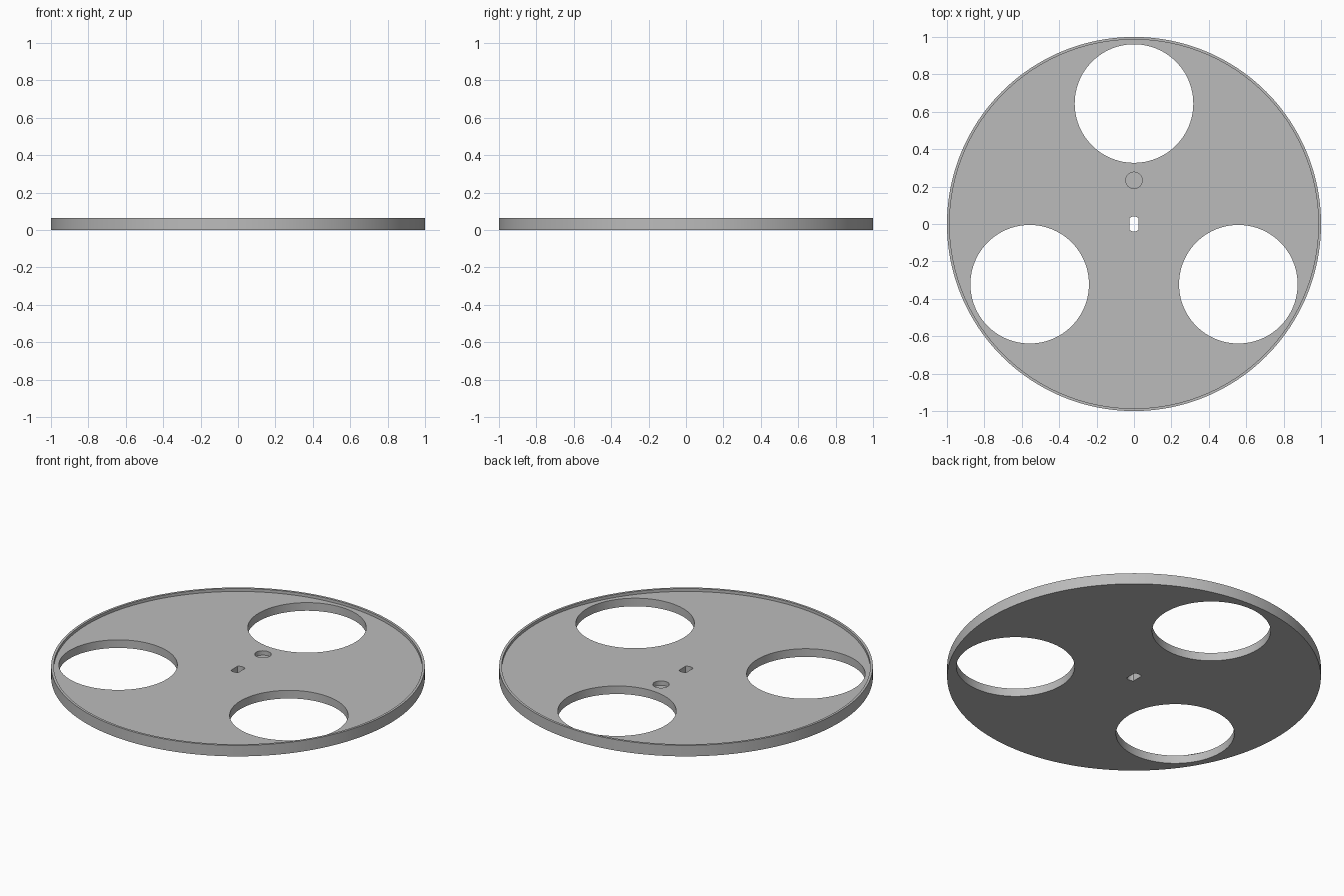
import bpy
from math import radians, cos, sin

cube = bpy.data.objects.get("Cube")
if cube:
    bpy.data.objects.remove(cube, do_unlink=True)

HEIGHT, FLOOR = 0.065, 0.048

grey = bpy.data.materials.new("plain grey")
grey.use_nodes = True
colour = (0.5, 0.5, 0.5, 1)
grey.diffuse_color = colour
grey.node_tree.nodes["Principled BSDF"].inputs["Base Color"].default_value = colour


def cylinder(name, radius, bottom, top, x=0, y=0, sides=96):
    bpy.ops.mesh.primitive_cylinder_add(
        vertices=sides, radius=radius, depth=top - bottom,
        location=(x, y, (bottom + top) / 2))
    obj = bpy.context.object
    obj.name = name
    obj.data.materials.append(grey)
    return obj


def cut(target, cutter):
    mod = target.modifiers.new(cutter.name, "BOOLEAN")
    mod.operation = "DIFFERENCE"
    mod.solver = "EXACT"
    mod.object = cutter
    bpy.context.view_layer.objects.active = target
    bpy.ops.object.modifier_apply(modifier=mod.name)
    bpy.data.objects.remove(cutter, do_unlink=True)


# Disc with a shallow recess that leaves a thin raised rim
disc = cylinder("wheel_disc", 1, 0, HEIGHT, sides=192)
cut(disc, cylinder("recess_cutter", 0.986, FLOOR, 0.2, sides=192))

# Three large round openings
for angle in (90, 210, 330):
    a = radians(angle)
    cut(disc, cylinder("opening_cutter", 0.317, -0.1, 0.2,
                       0.644 * cos(a), 0.644 * sin(a)))

# Blind locating hole
cut(disc, cylinder("blind_hole_cutter", 0.044, 0.022, 0.2, 0, 0.233, 48))

# Central shaft hole: a circle with two flat sides
shaft = cylinder("shaft_cutter", 0.04, -0.1, 0.2, sides=48)
for v in shaft.data.vertices:
    v.co.x = max(-0.024, min(0.024, v.co.x))
cut(disc, shaft)

# Smooth walls, sharp edges
bpy.ops.object.select_all(action="DESELECT")
disc.select_set(True)
bpy.context.view_layer.objects.active = disc
bpy.ops.object.shade_smooth_by_angle(angle=radians(30))
